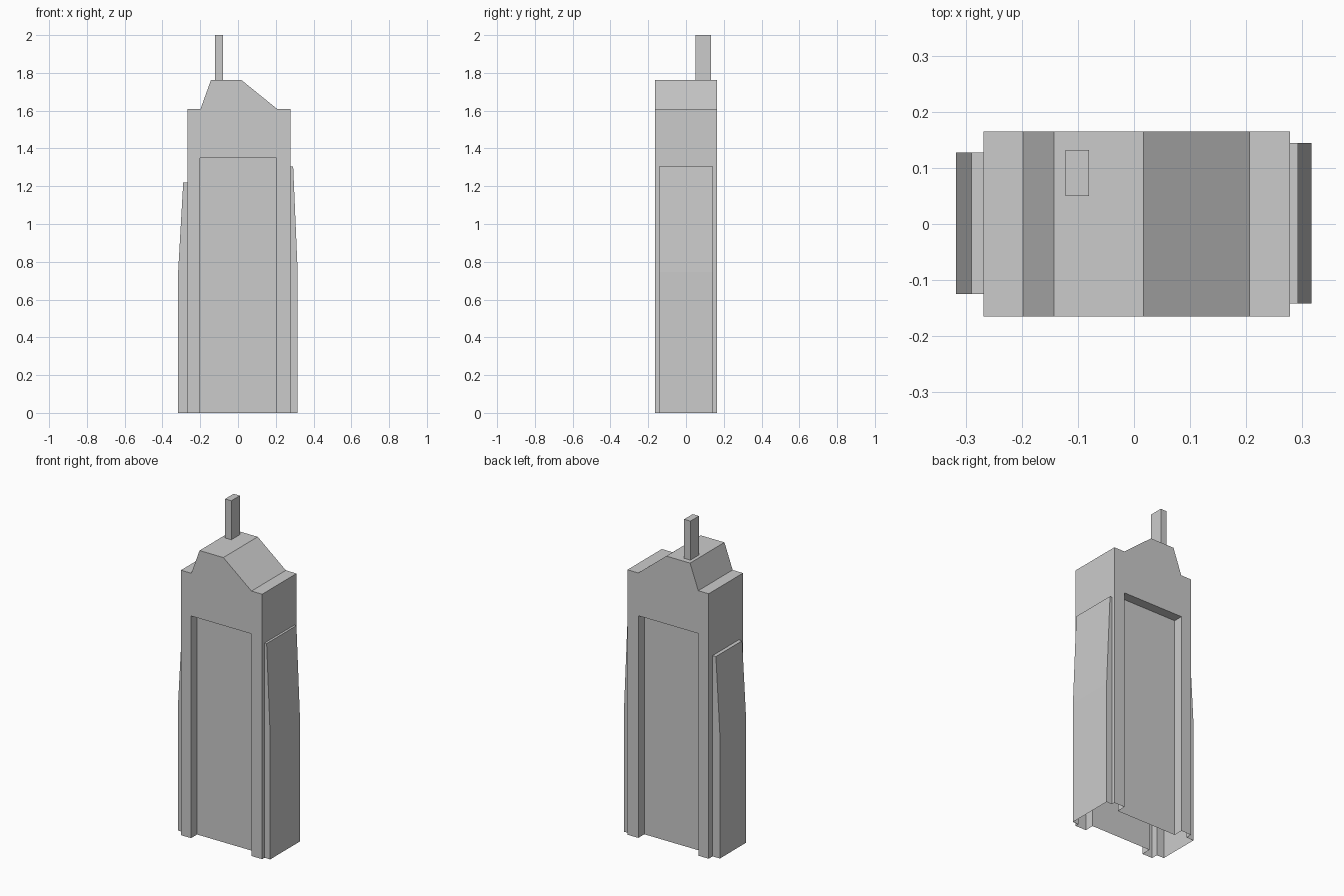
import bpy, bmesh

if "Cube" in bpy.data.objects:
    bpy.data.objects.remove(bpy.data.objects["Cube"])


def prism(name, profile, y0, y1):
    """Extrude an (x, z) outline along y."""
    bm = bmesh.new()
    face = bm.faces.new([bm.verts.new((x, y0, z)) for x, z in profile])
    out = bmesh.ops.extrude_face_region(bm, geom=[face])
    verts = [v for v in out["geom"] if isinstance(v, bmesh.types.BMVert)]
    bmesh.ops.translate(bm, verts=verts, vec=(0, y1 - y0, 0))
    bmesh.ops.recalc_face_normals(bm, faces=bm.faces)
    mesh = bpy.data.meshes.new(name)
    bm.to_mesh(mesh)
    bm.free()
    obj = bpy.data.objects.new(name, mesh)
    bpy.context.collection.objects.link(obj)
    return obj


def rect(x0, x1, z0, z1):
    return [(x0, z0), (x1, z0), (x1, z1), (x0, z1)]


def combine(target, other, operation):
    mod = target.modifiers.new(operation.title(), "BOOLEAN")
    mod.operation = operation
    mod.solver = "EXACT"
    mod.object = other
    bpy.context.view_layer.objects.active = target
    bpy.ops.object.modifier_apply(modifier=mod.name)
    bpy.data.objects.remove(other)


def open_bottom(obj, z):
    """Trim everything below z and leave the underside open."""
    bm = bmesh.new()
    bm.from_mesh(obj.data)
    geom = bm.verts[:] + bm.edges[:] + bm.faces[:]
    bmesh.ops.bisect_plane(bm, geom=geom, plane_co=(0, 0, z),
                           plane_no=(0, 0, 1), clear_inner=True)
    bm.to_mesh(obj.data)
    bm.free()


# Main tower with its lopsided sloping roof (runs below ground, trimmed later)
tower = prism("tower", [(-0.268, -0.1), (0.278, -0.1), (0.278, 1.61),
                        (0.206, 1.61), (0.017, 1.763), (-0.143, 1.763),
                        (-0.198, 1.61), (-0.268, 1.61)], -0.165, 0.165)

# Tapering bays on both narrow sides: side, top x, foot x, top z, y range
for side, inner, x_top, x_foot, top, y0, y1 in (
        (1, 0.25, 0.292, 0.316, 1.305, -0.142, 0.144),
        (-1, 0.24, 0.290, 0.317, 1.22, -0.125, 0.127)):
    outline = [(inner, -0.05), (x_foot, -0.05), (x_foot, 0.745),
               (x_top, top), (inner, top)]
    bay = prism("bay", [(side * x, z) for x, z in outline], y0, y1)
    combine(tower, bay, "UNION")

# Tall recesses in the front and back faces
for side in (-1, 1):
    ya, yb = sorted((side * 0.107, side * 0.3))
    recess = prism("recess_cutter", rect(-0.2, 0.205, -0.2, 1.35), ya, yb)
    combine(tower, recess, "DIFFERENCE")
open_bottom(tower, 0)

# Rooftop mast
mast = prism("roof_mast", rect(-0.122, -0.08, 1.7, 2.0), 0.05, 0.132)
open_bottom(mast, 1.763)
